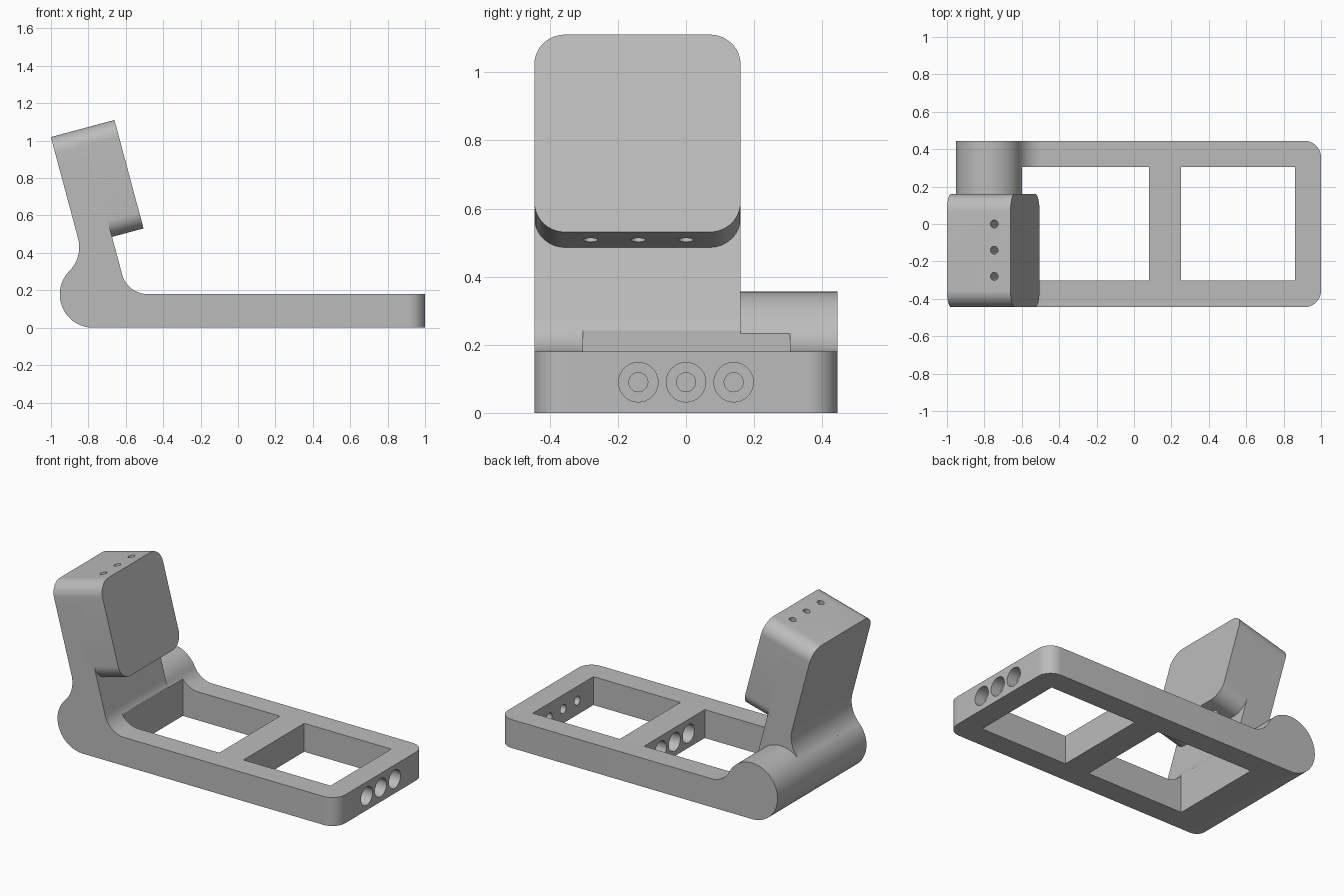
import bpy, bmesh
from math import sin, cos, radians, sqrt, atan2, pi
from mathutils import Vector

if "Cube" in bpy.data.objects:
    bpy.data.objects.remove(bpy.data.objects["Cube"])

GREY = (0.5, 0.5, 0.5, 1)
grey = bpy.data.materials.new("matte grey")
grey.use_nodes = True
grey.diffuse_color = GREY
grey.node_tree.nodes["Principled BSDF"].inputs["Base Color"].default_value = GREY

# Shared dimensions
X, Y, Z = Vector((1, 0, 0)), Vector((0, 1, 0)), Vector((0, 0, 1))
FRONT, BACK, ARM_BACK = -0.445, 0.445, 0.16
THICK, R = 0.18, 0.178                 # plate thickness, barrel radius
TILT = radians(15)
C = Vector((-0.775, R))                # barrel axis in the x-z plane
U = Vector((-sin(TILT), cos(TILT)))    # along the arm
W = Vector((cos(TILT), sin(TILT)))     # across the arm
HEAD_LOW, HEAD_TOP, HEAD_DEEP = 0.271, 0.871, 0.352


def xyz(p, y=0):
    return Vector((p[0], y, p[1]))


def arc(c, r, a0, a1, n=20):
    steps = [a0 + (a1 - a0) * i / n for i in range(n + 1)]
    return [Vector((c[0] + r * cos(a), c[1] + r * sin(a))) for a in steps]


def extrude(name, pts, origin, ax, ay, depth, rounded=None, radius=0.09):
    """Prism from a flat profile; edges picked by `rounded` get a round bevel."""
    bm = bmesh.new()
    face = bm.faces.new([bm.verts.new(origin + ax * p[0] + ay * p[1]) for p in pts])
    moved = bmesh.ops.extrude_face_region(bm, geom=[face])["geom"]
    verts = [g for g in moved if isinstance(g, bmesh.types.BMVert)]
    bmesh.ops.translate(bm, vec=depth, verts=verts)
    if rounded:
        edges = [e for e in bm.edges if rounded(*(v.co for v in e.verts))]
        bmesh.ops.bevel(bm, geom=edges, offset=radius, segments=12,
                        profile=0.5, affect='EDGES')
    bmesh.ops.recalc_face_normals(bm, faces=bm.faces)
    mesh = bpy.data.meshes.new(name)
    bm.to_mesh(mesh)
    bm.free()
    mesh.materials.append(grey)
    obj = bpy.data.objects.new(name, mesh)
    bpy.context.collection.objects.link(obj)
    return obj


def box_cutter(x0, x1, y0, y1):
    pts = [(x0, y0), (x1, y0), (x1, y1), (x0, y1)]
    return extrude("window_cutter", pts, -0.1 * Z, X, Y, 0.6 * Z)


def round_cutter(start, direction, r):
    side = direction.cross(Y).normalized()
    return extrude("hole_cutter", arc((0, 0), r, 0, 2 * pi, 32)[:-1],
                   start, side, Y, direction)


def cut(obj, cutters):
    bpy.context.view_layer.objects.active = obj
    for c in cutters:
        c.hide_render = True
        mod = obj.modifiers.new("cut", 'BOOLEAN')
        mod.operation, mod.solver, mod.object = 'DIFFERENCE', 'EXACT', c
        bpy.ops.object.modifier_apply(modifier=mod.name)


def smooth(obj):
    bpy.ops.object.select_all(action='DESELECT')
    obj.select_set(True)
    bpy.context.view_layer.objects.active = obj
    bpy.ops.object.shade_smooth_by_angle(angle=radians(25))


# Base: plate blended into a round barrel at the rear end
fr = 0.14
fc = Vector((C.x + sqrt((R + fr) ** 2 - (THICK + fr - R) ** 2), THICK + fr))
blend = atan2(fc.y - C.y, fc.x - C.x)
profile = (arc(C, R, blend, 1.5 * pi, 48) + [(1, 0), (1, THICK)]
           + arc(fc, fr, -pi / 2, blend - pi)[:-1])
base = extrude("base_frame", profile, Y * FRONT, X, Z, Y * (BACK - FRONT),
               lambda a, b: a.x > 0.99 and b.x > 0.99 and abs(a.z - b.z) > 0.1)

# Arm: tilted slab with fillets towards the barrel and the plate
br = 0.18
reach = sqrt((R + br) ** 2 - br ** 2)
bc = C - W * br + U * reach
to_barrel = C - bc
ac = Vector((-0.484, THICK + fr))
arm_top = C + U * (HEAD_TOP - 0.15)
profile = ([arm_top] + arc(bc, br, TILT, atan2(to_barrel.y, to_barrel.x)) + [C]
           + arc(ac, fr, -pi / 2, TILT - pi) + [arm_top + W * R])
arm = extrude("arm", profile, Y * FRONT, X, Z, Y * (ARM_BACK - FRONT))

# Head: thick block with four rounded corners
profile = [(FRONT, HEAD_LOW), (ARM_BACK, HEAD_LOW),
           (ARM_BACK, HEAD_TOP), (FRONT, HEAD_TOP)]
deep = xyz(W) * HEAD_DEEP
head = extrude("head_block", profile, xyz(C), Y, xyz(U), deep,
               lambda a, b: (b - a).cross(deep).length < 1e-4)

# Windows in the plate
windows = [box_cutter(-0.6, 0.08, -0.302, 0.305), box_cutter(0.25, 0.86, -0.302, 0.305)]
cut(arm, windows[:1])

# Counterbored bolt holes in the end bar and the cross bar
bores, head_holes = [], []
for y in (-0.14, 0, 0.14):
    mid = THICK / 2
    bores += [round_cutter(Vector((1.02, y, mid)), -0.09 * X, 0.058),
              round_cutter(Vector((1.01, y, mid)), -0.2 * X, 0.028),
              round_cutter(Vector((0.06, y, mid)), 0.09 * X, 0.058),
              round_cutter(Vector((0.06, y, mid)), 0.14 * X, 0.028)]
    # Long holes through the head
    start = xyz(C + W * 0.262 + U * (HEAD_LOW - 0.05), y - 0.14)
    head_holes.append(round_cutter(start, xyz(U) * 0.72, 0.021))
cut(base, windows + bores)
cut(head, head_holes)

for helper in windows + bores + head_holes:
    bpy.data.objects.remove(helper)
for part in (base, arm, head):
    smooth(part)
